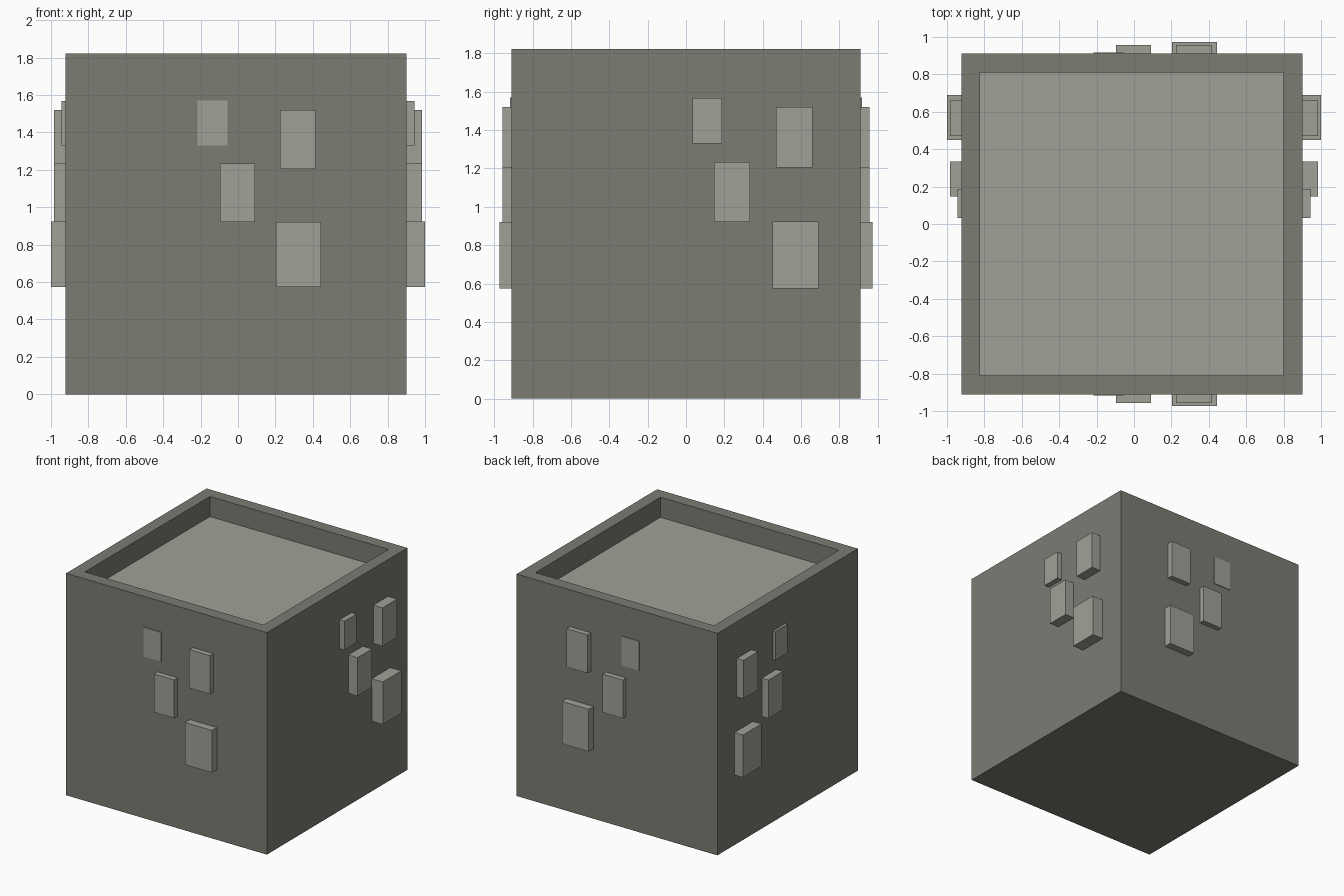
import bpy
import bmesh
from mathutils import Matrix, Vector

old = bpy.data.objects.get("Cube")
if old:
    bpy.data.objects.remove(old, do_unlink=True)


def make_material(name, rgb):
    mat = bpy.data.materials.new(name)
    mat.use_nodes = True
    mat.diffuse_color = (*rgb, 1)
    mat.node_tree.nodes["Principled BSDF"].inputs["Base Color"].default_value = (*rgb, 1)
    return mat


dark_stone = make_material("dark stone", (0.20, 0.20, 0.175))
light_stone = make_material("light stone", (0.355, 0.355, 0.315))


def add_box(bm, low, high):
    low, high = Vector(low), Vector(high)
    place = Matrix.Translation((low + high) / 2) @ Matrix.Diagonal((*(high - low), 1))
    bmesh.ops.create_cube(bm, size=1, matrix=place)


def finish(bm, name, *materials):
    mesh = bpy.data.meshes.new(name)
    bm.to_mesh(mesh)
    bm.free()
    for mat in materials:
        mesh.materials.append(mat)
    obj = bpy.data.objects.new(name, mesh)
    bpy.context.collection.objects.link(obj)


# Hollow-topped block: inset the top face, then sink it to form the tray
LEFT, RIGHT, DEPTH, HEIGHT = -0.923, 0.9, 0.911, 1.822
bm = bmesh.new()
add_box(bm, (LEFT, -DEPTH, 0), (RIGHT, DEPTH, HEIGHT))
top = max(bm.faces, key=lambda f: f.calc_center_median().z)
bmesh.ops.inset_region(bm, faces=[top], thickness=0.142)
floor = bmesh.ops.extrude_discrete_faces(bm, faces=[top])["faces"][0]
bmesh.ops.translate(bm, verts=floor.verts, vec=(0, 0, -0.165))
floor.material_index = 1
finish(bm, "block_body", dark_stone, light_stone)

# Raised bricks: name, start and end along the wall, bottom, top, outer reach
front_bricks = [
    ("upper_brick", -0.217, -0.055, 1.33, 1.57, 0.917),
    ("corner_brick", 0.225, 0.415, 1.205, 1.52, 0.956),
    ("middle_brick", -0.095, 0.09, 0.92, 1.235, 0.956),
    ("lower_brick", 0.202, 0.445, 0.575, 0.922, 0.974),
]
side_bricks = [
    ("upper_brick", 0.033, 0.188, 1.33, 1.567, 0.944),
    ("corner_brick", 0.47, 0.66, 1.205, 1.52, 0.983),
    ("middle_brick", 0.147, 0.335, 0.92, 1.235, 0.983),
    ("lower_brick", 0.45, 0.69, 0.575, 0.924, 1.0),
]
ROOT = 0.88  # bricks start just inside the wall

for label, sign in (("front", -1), ("back", 1)):
    for name, a, b, z0, z1, reach in front_bricks:
        y0, y1 = sorted((sign * ROOT, sign * reach))
        bm = bmesh.new()
        add_box(bm, (a, y0, z0), (b, y1, z1))
        finish(bm, f"{label}_{name}", light_stone)

for label, sign in (("left", 1), ("right", -1)):
    for name, a, b, z0, z1, reach in side_bricks:
        x0, x1 = sorted((sign * ROOT, sign * reach))
        bm = bmesh.new()
        add_box(bm, (x0, a, z0), (x1, b, z1))
        finish(bm, f"{label}_{name}", light_stone)
